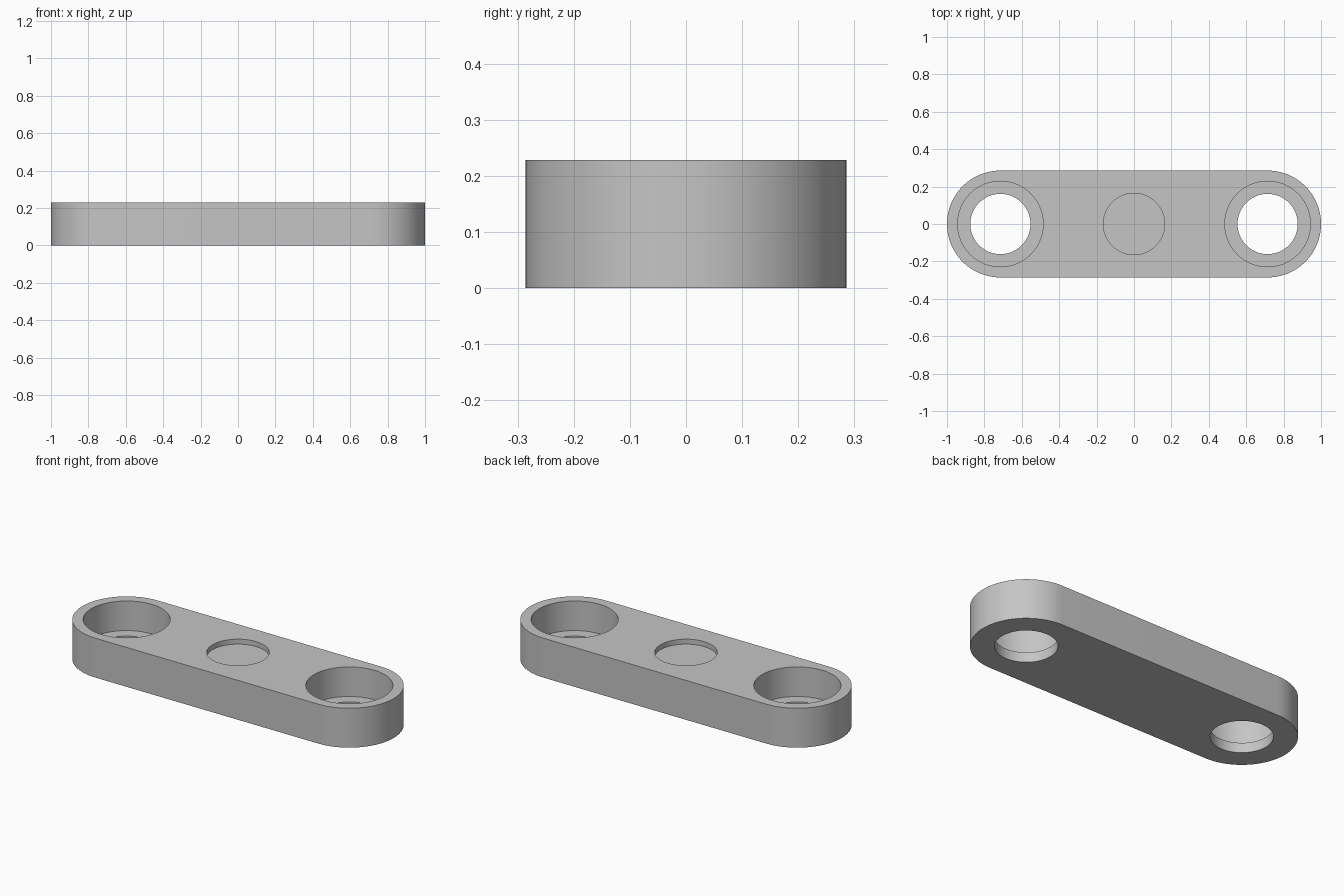
import bpy, bmesh, math

cube = bpy.data.objects.get("Cube")
if cube:
    bpy.data.objects.remove(cube, do_unlink=True)

HEIGHT = 0.2286
END_R = 0.2857           # rounded end radius
HOLE_X = 1 - END_R       # hole centres
SEGMENTS = 96

grey = bpy.data.materials.new("light_grey")
grey.use_nodes = True
grey.diffuse_color = (0.56, 0.56, 0.56, 1)
grey.node_tree.nodes["Principled BSDF"].inputs["Base Color"].default_value = grey.diffuse_color


def prism(name, points, z0, z1):
    """Extrude a flat outline from z0 up to z1."""
    bm = bmesh.new()
    base = bm.faces.new([bm.verts.new((x, y, z0)) for x, y in points])
    top = bmesh.ops.extrude_face_region(bm, geom=[base], use_keep_orig=True)["geom"]
    bmesh.ops.translate(bm, vec=(0, 0, z1 - z0),
                        verts=[v for v in top if isinstance(v, bmesh.types.BMVert)])
    bmesh.ops.recalc_face_normals(bm, faces=bm.faces)
    mesh = bpy.data.meshes.new(name)
    bm.to_mesh(mesh)
    bm.free()
    mesh.materials.append(grey)
    obj = bpy.data.objects.new(name, mesh)
    bpy.context.collection.objects.link(obj)
    return obj


def arc(cx, radius, start, sweep, steps):
    return [(cx + radius * math.cos(start + sweep * i / steps),
             radius * math.sin(start + sweep * i / steps)) for i in range(steps)]


def half_round(cx, start):
    half = SEGMENTS // 2
    end = start + math.pi
    return arc(cx, END_R, start, math.pi, half) + [
        (cx + END_R * math.cos(end), END_R * math.sin(end))]


# Plate with two rounded ends
plate = prism("link_plate",
              half_round(HOLE_X, -math.pi / 2) + half_round(-HOLE_X, math.pi / 2),
              0, HEIGHT)
bpy.context.view_layer.objects.active = plate
plate.select_set(True)


def cut(cx, radius, z0, z1):
    """Bore a round pocket out of the plate."""
    cutter = prism("bore_cutter", arc(cx, radius, 0, 2 * math.pi, SEGMENTS), z0, z1)
    cutter.hide_render = True
    mod = plate.modifiers.new("bore", 'BOOLEAN')
    mod.operation = 'DIFFERENCE'
    mod.solver = 'EXACT'
    mod.object = cutter
    bpy.ops.object.modifier_apply(modifier=mod.name)
    bpy.data.objects.remove(cutter, do_unlink=True)


# Counterbored through holes at both ends
for side in (-1, 1):
    cut(side * HOLE_X, 0.2286, 0.057, HEIGHT + 0.1)
    cut(side * HOLE_X, 0.161, -0.1, 0.1)

# Shallow round recess in the middle
cut(0, 0.164, HEIGHT - 0.029, HEIGHT + 0.1)

bpy.ops.object.shade_smooth_by_angle(angle=math.radians(30))
